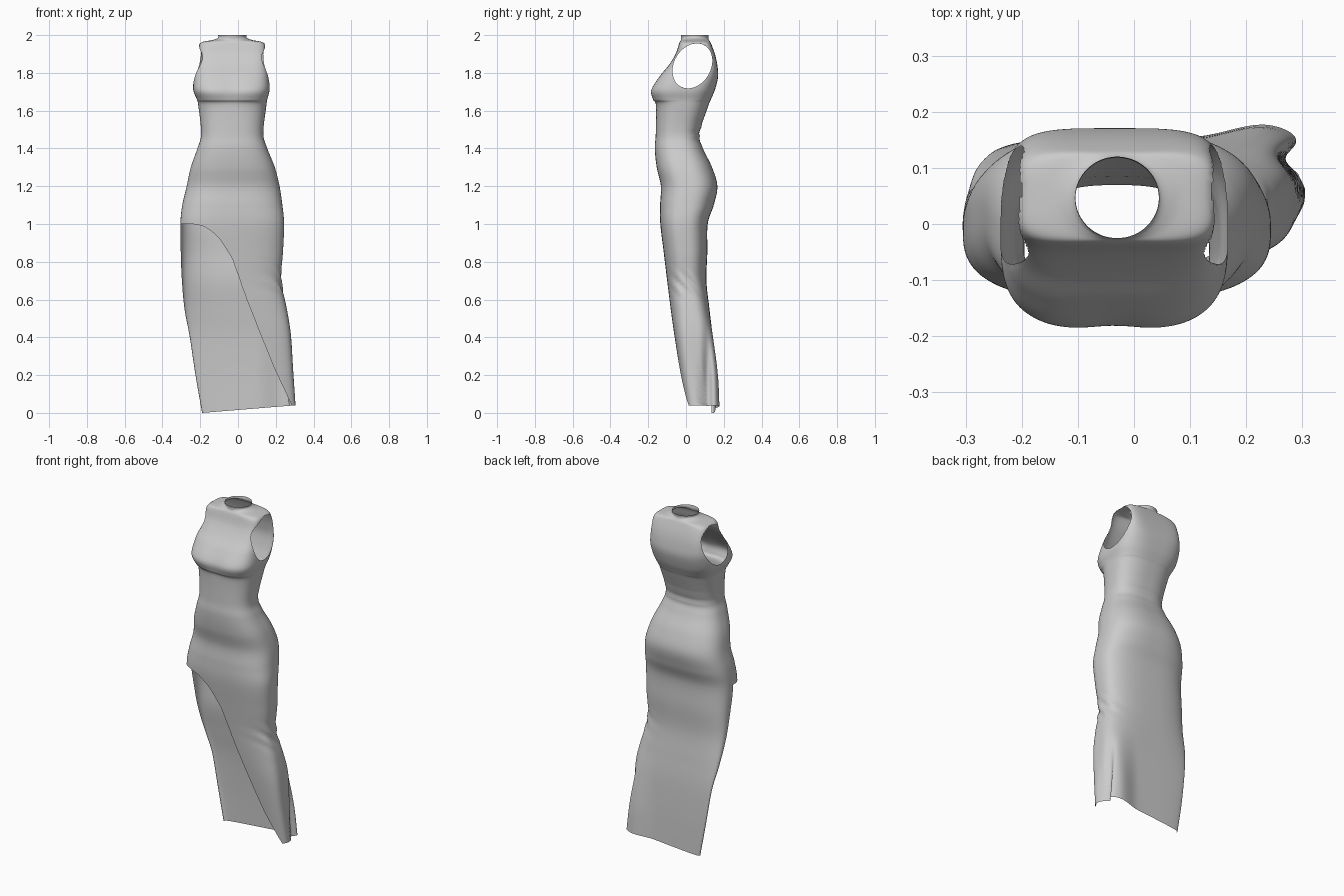
import bpy, bmesh
from math import cos, sin, pi, acos, exp, hypot

if "Cube" in bpy.data.objects:
    bpy.data.objects.remove(bpy.data.objects["Cube"])

# Cross-sections from neck to hem: z, left x, right x, front y, back y, squareness
SECTIONS = [
    (2.00, -.105, .045, -.027, .120, 2), (1.985, -.107, .047, -.025, .118, 2),
    (1.974, -.135, .075, -.027, .122, 2.3), (1.957, -.200, .138, -.036, .132, 4.5),
    (1.90, -.208, .146, -.055, .153, 5.5), (1.84, -.218, .152, -.092, .166, 5),
    (1.78, -.233, .164, -.142, .170, 3.8), (1.71, -.237, .167, -.187, .153, 3.2),
    (1.66, -.218, .155, -.178, .132, 2.9), (1.625, -.210, .150, -.160, .118, 2.6),
    (1.48, -.195, .134, -.160, .072, 2.6), (1.40, -.215, .155, -.165, .090, 2.6),
    (1.30, -.250, .195, -.155, .138, 2.6), (1.20, -.272, .220, -.133, .166, 2.6),
    (1.10, -.295, .235, -.137, .147, 2.7), (1.00, -.305, .244, -.136, .115, 2.8),
    (0.85, -.303, .238, -.118, .113, 2.8), (0.70, -.297, .228, -.100, .108, 2.8),
    (0.55, -.283, .258, -.082, .124, 3.2), (0.40, -.255, .280, -.062, .140, 4),
    (0.20, -.225, .292, -.034, .150, 4.5), (0.00, -.190, .305, -.004, .155, 4.5)]
# Front slit edge: z, x
SLIT = [(1.0, -.24), (.995, -.21), (.985, -.175), (.955, -.13), (.92, -.095), (.82, -.032),
        (.72, .004), (.626, .037), (.414, .117), (.207, .196), (.095, .245), (.0, .285)]
N, CLOSE, SUB = 160, 24, 8


def catmull(a, b, c, d, t):
    return tuple(.5 * (2*q + (r-p)*t + (2*p-5*q+4*r-s)*t*t + (3*q-p-3*r+s)*t**3)
                 for p, q, r, s in zip(a, b, c, d))


def smooth(t):
    t = max(0, min(1, t))
    return t * t * (3 - 2 * t)


def spow(v, e):
    return abs(v) ** e * (1 if v >= 0 else -1)


def slit_x(z):
    for (z0, x0), (z1, x1) in zip(SLIT, SLIT[1:]):
        if z >= z1:
            return x0 + (x1 - x0) * max(0, z0 - z) / (z0 - z1)
    return SLIT[-1][1]


def ring(z, xl, xr, yf, yb, n):
    xc, w, mid, e = (xl + xr) / 2, (xr - xl) / 2, (yf + yb) / 2, 2 / n
    left_mid = mid + (yb - .02 - mid) * smooth((1 - z) / .65)
    # Runs from the left side, round the back, to the slit edge; closed above it
    top = SLIT[0][0]
    if z >= top:
        end = -acos(spow((SLIT[0][1] + .0305) / .2745, 2.8 / 2))
    else:
        end = -acos(spow(max(-1, min(1, (slit_x(z) - xc) / w)), 1 / e))
    angles = [pi + (end - pi) * i / N for i in range(N + 1)]
    if z >= top - 1e-5:
        angles += [end + (-pi - end) * i / CLOSE for i in range(1, CLOSE + 1)]
    pts = []
    for a in angles:
        cx, sy = spow(cos(a), e), spow(sin(a), e)
        x = xc + w * cx
        ym = left_mid + (mid - left_mid) * (cx + 1) / 2
        y = ym + ((yb - ym) if sy > 0 else (ym - yf)) * sy
        # Dip between the bust
        if sy < 0:
            y += .008 * exp(-((x + .035) / .06) ** 2 - ((z - 1.71) / .06) ** 2)
        # Folds in the flared right side
        if cx > 0:
            y += .028 * smooth((.6 - z) / .5) * smooth((x - .1) / .15) * max(0, sy)
            x -= .035 * smooth((.6 - z) / .5) * exp(-((y - .115) / .025) ** 2)
        # Small gathers at back waist and right knee
        if sy > 0:
            y += .004 * sin(z * 130) * exp(-((z - 1.49) / .035) ** 2) * sy
        x += .006 * sin((z + y) * 85) * exp(-((z - .68) / .06) ** 2) * max(0, cx)
        # Slanted hem
        pts.append((x, y, z + max(0, 1 - z / .6) * .04 * max(0, (x + .19) / .49)))
    return pts


rows = []
for i in range(len(SECTIONS) - 1):
    q = [SECTIONS[max(0, min(len(SECTIONS) - 1, i + k))] for k in (-1, 0, 1, 2)]
    rows += [catmull(*q, j / SUB) for j in range(SUB)]
rows.append(SECTIONS[-1])
# Extra rows where the slit opens
for z in (.997, .994, .990, .986):
    k = next(i for i, r in enumerate(rows) if r[0] < z)
    a, b = rows[k - 1], rows[k]
    t = (a[0] - z) / (a[0] - b[0])
    rows.insert(k, tuple(p + (s - p) * t for p, s in zip(a, b)))

# Dress shell
bm = bmesh.new()
grid = [[bm.verts.new(p) for p in ring(*r)] for r in rows]
for r0, r1 in zip(grid, grid[1:]):
    for i in range(min(len(r0), len(r1)) - 1):
        bm.faces.new((r0[i], r1[i], r1[i + 1], r0[i + 1]))
bmesh.ops.remove_doubles(bm, verts=bm.verts, dist=.0002)

# Armholes: tilted ellipse seen from the side
CY, CZ, LONG, SHORT, UY, UZ = .034, 1.837, .126, .097, .51, .86


def ellipse_r(co):
    y, z = co.y - CY, co.z - CZ
    return hypot((y * UY + z * UZ) / LONG, (y * UZ - z * UY) / SHORT)


def in_arm(co):
    return abs(co.x + .035) > .105 and co.z > 1.6


holes = [f for f in bm.faces if in_arm(f.calc_center_median())
         and ellipse_r(f.calc_center_median()) < 1]
bmesh.ops.delete(bm, geom=holes, context='FACES')
for v in bm.verts:
    if v.is_boundary and in_arm(v.co):
        r = ellipse_r(v.co)
        if .8 < r < 1.2:
            v.co.y = CY + (v.co.y - CY) / r
            v.co.z = CZ + (v.co.z - CZ) / r
bmesh.ops.recalc_face_normals(bm, faces=bm.faces)
for f in bm.faces:
    f.smooth = True
mesh = bpy.data.meshes.new("dress")
bm.to_mesh(mesh)
bm.free()
dress = bpy.data.objects.new("dress", mesh)
bpy.context.collection.objects.link(dress)
